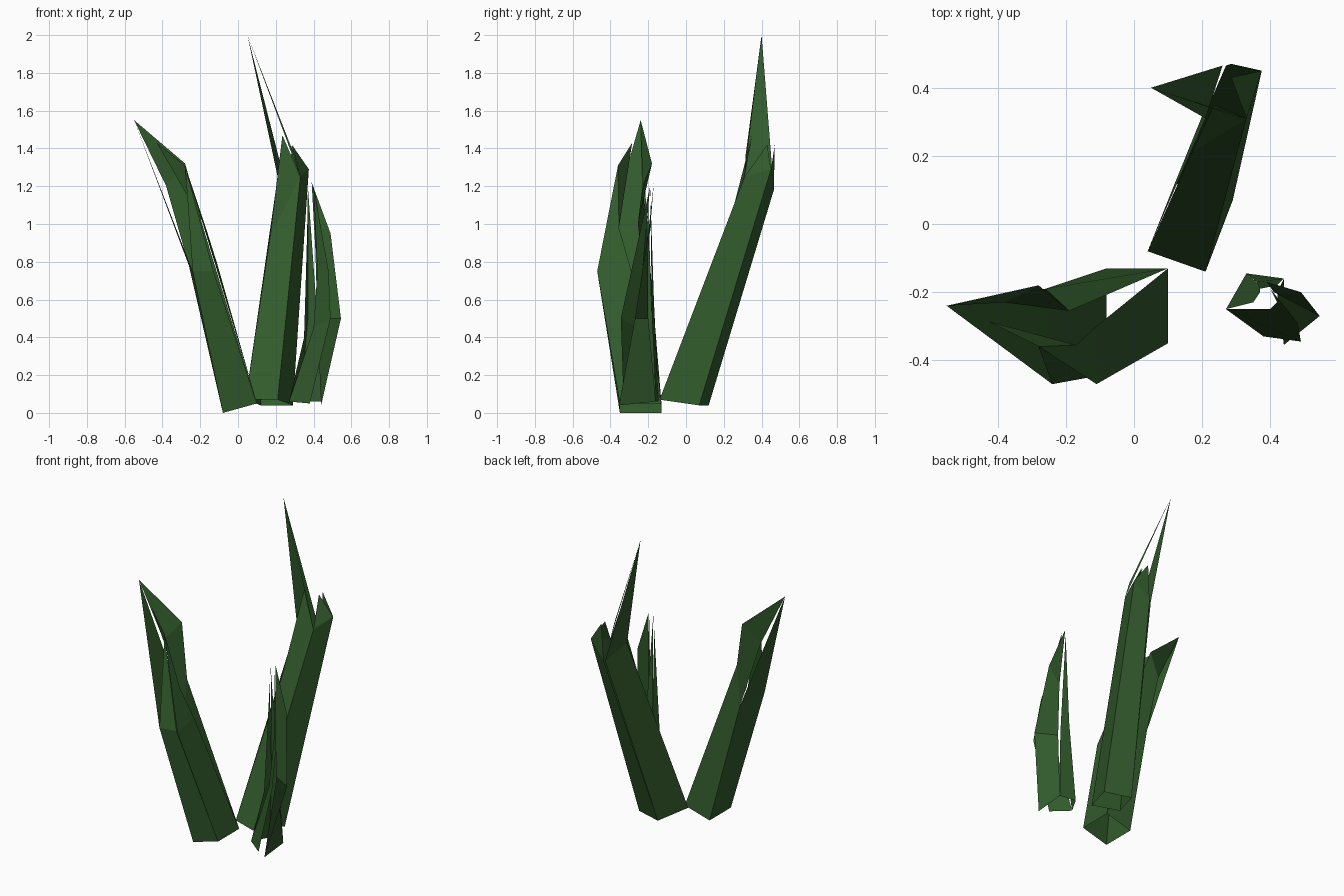
import bpy

green = bpy.data.materials.new("leaf_green")
green.diffuse_color = (0.032, 0.105, 0.025, 1)


def blade(name, root, rows, tip):
    """Folded leaf: root edge, further cross edges, then a pointed tip."""
    edges = [root] + rows
    verts = [p for e in edges for p in e] + [tip]
    faces = [(2 * i, 2 * i + 1, 2 * i + 3, 2 * i + 2) for i in range(len(rows))]
    n = len(verts)
    faces.append((n - 3, n - 2, n - 1))
    me = bpy.data.meshes.new(name)
    me.from_pydata(verts, [], faces)
    me.materials.append(green)
    ob = bpy.data.objects.new(name, me)
    bpy.context.collection.objects.link(ob)


# Left clump: square open root, leaning to the left
a, b = (-0.08, -0.35, 0.0), (0.10, -0.35, 0.05)
c, d = (0.10, -0.13, 0.05), (-0.08, -0.13, 0.0)
fl, fr = (-0.24, -0.47, 0.75), (-0.11, -0.47, 0.75)
bl = (-0.26, -0.19, 0.78)
tip = (-0.55, -0.24, 1.55)
blade("left_clump_front_leaf", (a, b),
      [(fl, (-0.13, -0.45, 0.75))], (-0.28, -0.36, 1.31))
blade("left_clump_inner_leaf", (b, c),
      [(fr, (-0.11, -0.30, 0.79)),
       ((-0.28, -0.36, 1.31), (-0.17, -0.355, 0.98))], (-0.43, -0.285, 1.43))
blade("left_clump_back_leaf", (c, d),
      [((-0.19, -0.255, 1.0), bl),
       ((-0.28, -0.18, 1.32), (-0.38, -0.23, 1.20))], tip)
blade("left_clump_outer_leaf", (d, a), [(bl, fl)], tip)

# Tall clump: open root, leaning backwards
a, b = (0.04, -0.08, 0.07), (0.21, -0.14, 0.07)
c, d = (0.29, 0.07, 0.04), (0.12, 0.12, 0.04)
tip = (0.05, 0.40, 2.0)
blade("tall_clump_front_leaf", (a, b),
      [((0.17, 0.21, 0.93), (0.33, 0.31, 1.25))], (0.235, 0.35, 1.47))
blade("tall_clump_right_leaf", (b, c),
      [((0.33, 0.31, 1.25), (0.375, 0.45, 1.29))], (0.285, 0.43, 1.42))
blade("tall_clump_back_leaf", (c, d),
      [((0.375, 0.45, 1.29), (0.27, 0.465, 1.18))], (0.285, 0.47, 1.42))
blade("tall_clump_left_leaf", (d, a),
      [((0.26, 0.465, 1.18), (0.21, 0.31, 1.25))], tip)
blade("tall_clump_tip_fold", ((0.33, 0.31, 1.25), (0.30, 0.315, 1.36)), [], tip)

# Small clump: thin leaves at the right front
a, b = (0.27, -0.25, 0.06), (0.38, -0.33, 0.05)
c, d = (0.44, -0.16, 0.06), (0.33, -0.145, 0.06)
e = (0.44, -0.355, 0.04)
blade("small_clump_right_leaf", (e, c),
      [((0.545, -0.27, 0.5), (0.42, -0.20, 0.5)),
       ((0.49, -0.20, 0.95), (0.41, -0.20, 0.85))], (0.39, -0.17, 1.22))
blade("small_clump_back_leaf", (c, d),
      [((0.42, -0.18, 0.5), (0.36, -0.17, 0.6))], (0.37, -0.19, 1.2))
blade("small_clump_left_leaf", (d, a),
      [((0.37, -0.18, 0.5), (0.35, -0.23, 0.4))], (0.37, -0.20, 1.1))
blade("small_clump_front_leaf", (a, b),
      [((0.40, -0.25, 0.45), (0.49, -0.345, 0.5)),
       ((0.42, -0.23, 0.75), (0.48, -0.29, 0.75))], (0.40, -0.19, 1.2))
